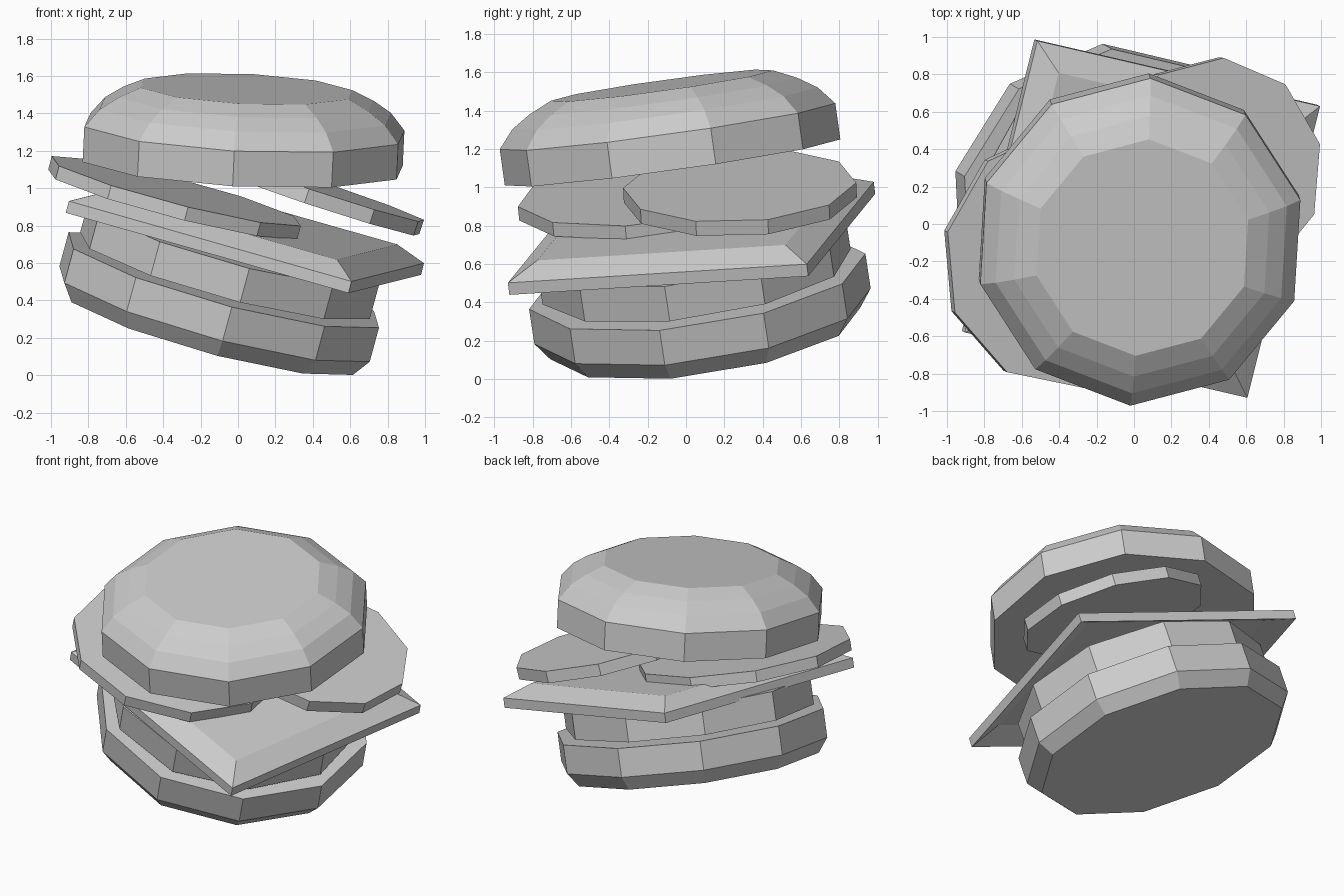
import bpy, bmesh, math
from mathutils import Vector

if "Cube" in bpy.data.objects:
    bpy.data.objects.remove(bpy.data.objects["Cube"])


def layer(name, sides, phase, centre, slope, profile):
    """Low-poly disc: (radius, height) rings around an axis tilted to the plane slope (dz/dx, dz/dy)."""
    normal = Vector((-slope[0], -slope[1], 1)).normalized()
    tilt = Vector((0, 0, 1)).rotation_difference(normal)
    bm = bmesh.new()
    rings = []
    for r, h in profile:
        ring = []
        for i in range(sides):
            a = math.radians(phase) + 2 * math.pi * i / sides
            p = Vector((r * math.cos(a), r * math.sin(a), h))
            ring.append(bm.verts.new(tilt @ p))
        rings.append(ring)
    for lo, hi in zip(rings, rings[1:]):
        for i in range(sides):
            j = (i + 1) % sides
            bm.faces.new((lo[i], lo[j], hi[j], hi[i]))
    bm.faces.new(rings[0][::-1])
    bm.faces.new(rings[-1])
    bmesh.ops.recalc_face_normals(bm, faces=bm.faces)
    mesh = bpy.data.meshes.new(name)
    bm.to_mesh(mesh)
    bm.free()
    obj = bpy.data.objects.new(name, mesh)
    obj.location = centre
    bpy.context.collection.objects.link(obj)
    return obj


# Bottom bun with a chamfered underside, and the patty on the same tilted axis
base, lean = (-0.15, 0.10, 0.237), (-0.272, 0.152)
layer("bottom_bun", 10, -14, base, lean, [(0.82, 0), (0.89, 0.095), (0.89, 0.285)])
layer("patty", 10, -11, base, lean, [(0.82, 0.31), (0.82, 0.50)])

# Square cheese slice with a drooping rim
layer("cheese_slice", 4, -58.5, (0.045, 0.025, 0.765), (-0.255, 0.126),
      [(0.93, 0.01), (1.138, -0.065), (1.138, 0), (0.945, 0.075)])

# Two overlapping tomato slices
layer("tomato_slice_left", 10, -12, (-0.33, -0.18, 0.985), (-0.26, 0.10),
      [(0.705, -0.075), (0.705, 0)])
layer("tomato_slice_right", 10, 13.5, (0.43, 0.28, 1.01), (-0.33, 0.05),
      [(0.61, -0.08), (0.61, 0)])

# Rounded top bun
layer("top_bun", 10, 14.7, (0.025, -0.07, 1.13), (-0.048, 0.14),
      [(0.885, 0), (0.885, 0.19), (0.805, 0.285), (0.705, 0.35), (0.585, 0.405)])
